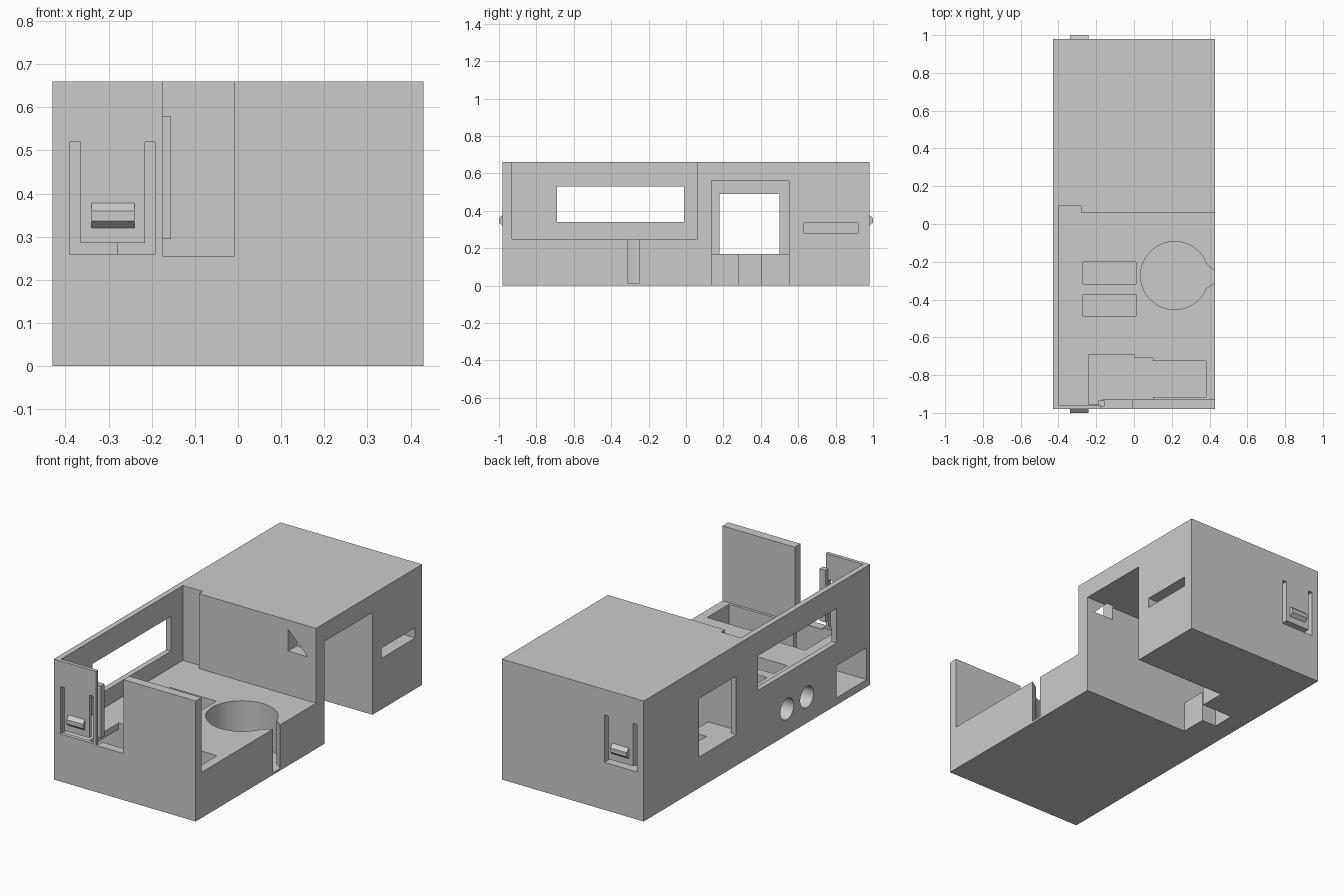
import bpy, bmesh, math
from mathutils import Matrix, Vector

cube = bpy.data.objects.get("Cube")
if cube:
    bpy.data.objects.remove(cube, do_unlink=True)

grey = bpy.data.materials.new("matte grey")
grey.use_nodes = True
colour = (0.6, 0.6, 0.6, 1)
grey.diffuse_color = colour
grey.node_tree.nodes["Principled BSDF"].inputs["Base Color"].default_value = colour


def make(name, bm):
    bmesh.ops.recalc_face_normals(bm, faces=bm.faces)
    mesh = bpy.data.meshes.new(name)
    bm.to_mesh(mesh)
    bm.free()
    mesh.materials.append(grey)
    ob = bpy.data.objects.new(name, mesh)
    bpy.context.collection.objects.link(ob)
    return ob


def box(name, x, y, z):
    """Box from (min, max) ranges."""
    bm = bmesh.new()
    bmesh.ops.create_cube(bm, size=1)
    for v in bm.verts:
        v.co = Vector([(r[0] + r[1]) / 2 + c * (r[1] - r[0])
                       for c, r in zip(v.co, (x, y, z))])
    return make(name, bm)


def prism(name, points, offset):
    bm = bmesh.new()
    face = bm.faces.new([bm.verts.new(p) for p in points])
    ext = bmesh.ops.extrude_face_region(bm, geom=[face])
    moved = [g for g in ext["geom"] if isinstance(g, bmesh.types.BMVert)]
    bmesh.ops.translate(bm, verts=moved, vec=offset)
    return make(name, bm)


def cylinder(name, radius, depth, centre, along_x=False):
    bm = bmesh.new()
    bmesh.ops.create_cone(bm, cap_ends=True, segments=64, radius1=radius,
                          radius2=radius, depth=depth)
    turn = Matrix.Rotation(math.pi / 2, 4, "Y") if along_x else Matrix()
    bmesh.ops.transform(bm, matrix=Matrix.Translation(centre) @ turn, verts=bm.verts)
    return make(name, bm)


body = box("case_body", (-0.43, 0.43), (-0.98, 0.98), (0, 0.66))


def cut(cutter):
    cutter.hide_render = True
    mod = body.modifiers.new("cut", "BOOLEAN")
    mod.operation = "DIFFERENCE"
    mod.solver = "EXACT"
    mod.object = cutter
    bpy.context.view_layer.objects.active = body
    bpy.ops.object.modifier_apply(modifier=mod.name)
    bpy.data.objects.remove(cutter, do_unlink=True)


def cut_box(x, y, z):
    cut(box("cutter", x, y, z))


# Open front tray, with its corner recesses and the gap in the front wall
cut_box((-0.40, 0.5), (-0.93, 0.062), (0.25, 0.8))
cut_box((-0.40, -0.28), (-0.1, 0.095), (0.25, 0.8))
cut_box((-0.40, -0.17), (-0.96, -0.9), (0.25, 0.8))
cut_box((-0.175, -0.008), (-1.1, -0.9), (0.255, 0.8))

# Long window in the side wall
cut_box((-0.5, -0.35), (-0.69, -0.01), (0.34, 0.53))

# Round pocket and its flared cable exit
cut(cylinder("cutter", 0.18, 0.3, (0.215, -0.273, 0.162)))
cut_box((0.37, 0.5), (-0.303, -0.257), (0.012, 0.3))
cut(prism("cutter", [(0.36, -0.195, 0.012), (0.43, -0.25, 0.012),
                     (0.43, -0.31, 0.012), (0.36, -0.355, 0.012)], (0, 0, 0.29)))

# Two round side holes opening into slots in the floor
for y in (-0.26, -0.432):
    cut(cylinder("cutter", 0.058, 0.6, (-0.29, y, 0.143), along_x=True))
    cut_box((-0.27, 0.01), (y - 0.058, y + 0.058), (0.143, 0.3))

# Stepped connector pocket and its side port
cut_box((-0.24, 0.0), (-0.955, -0.69), (0.04, 0.252))
cut_box((-0.02, 0.10), (-0.93, -0.71), (0.04, 0.252))
cut_box((0.08, 0.38), (-0.915, -0.725), (0.04, 0.252))
cut_box((-0.5, -0.2), (-0.95, -0.69), (0.04, 0.215))

# Rear bay, window, and stepped cut through the floor
cut_box((-0.40, 0.5), (0.135, 0.55), (0.17, 0.56))
cut_box((-0.5, -0.35), (0.18, 0.50), (0.17, 0.49))
cut_box((-0.13, 0.5), (0.135, 0.55), (-0.1, 0.25))
cut_box((-0.23, 0.0), (0.135, 0.30), (-0.1, 0.25))
cut_box((-0.32, 0.0), (0.28, 0.405), (-0.1, 0.25))

# Triangular opening between tray and bay, and the side slot
cut(prism("cutter", [(0.26, 0.02, 0.61), (0.26, 0.02, 0.49),
                     (0.38, 0.02, 0.49)], (0, 0.13, 0)))
cut_box((0.25, 0.5), (0.63, 0.92), (0.28, 0.335))

# Snap clips at both ends: U-shaped slot and raised catch
for side, end in ((-1, "front"), (1, "back")):
    depth = sorted((side * 0.92, side * 1.1))
    cut_box((-0.39, -0.365), depth, (0.26, 0.52))
    cut_box((-0.215, -0.192), depth, (0.26, 0.52))
    cut_box((-0.38, -0.20), depth, (0.26, 0.285))
    prism(end + "_catch", [(-0.34, side * y, z) for y, z in
                           ((0.97, 0.32), (0.98, 0.32), (1, 0.337),
                            (1, 0.36), (0.98, 0.378), (0.97, 0.378))], (0.1, 0, 0))

# Slim post beside the front gap
box("front_post", (-0.19, -0.155), (-0.965, -0.935), (0.295, 0.58))

# Smooth the round pockets and keep edges sharp
bpy.ops.object.select_all(action="DESELECT")
body.select_set(True)
bpy.context.view_layer.objects.active = body
bpy.ops.object.shade_smooth_by_angle(angle=math.radians(30))
